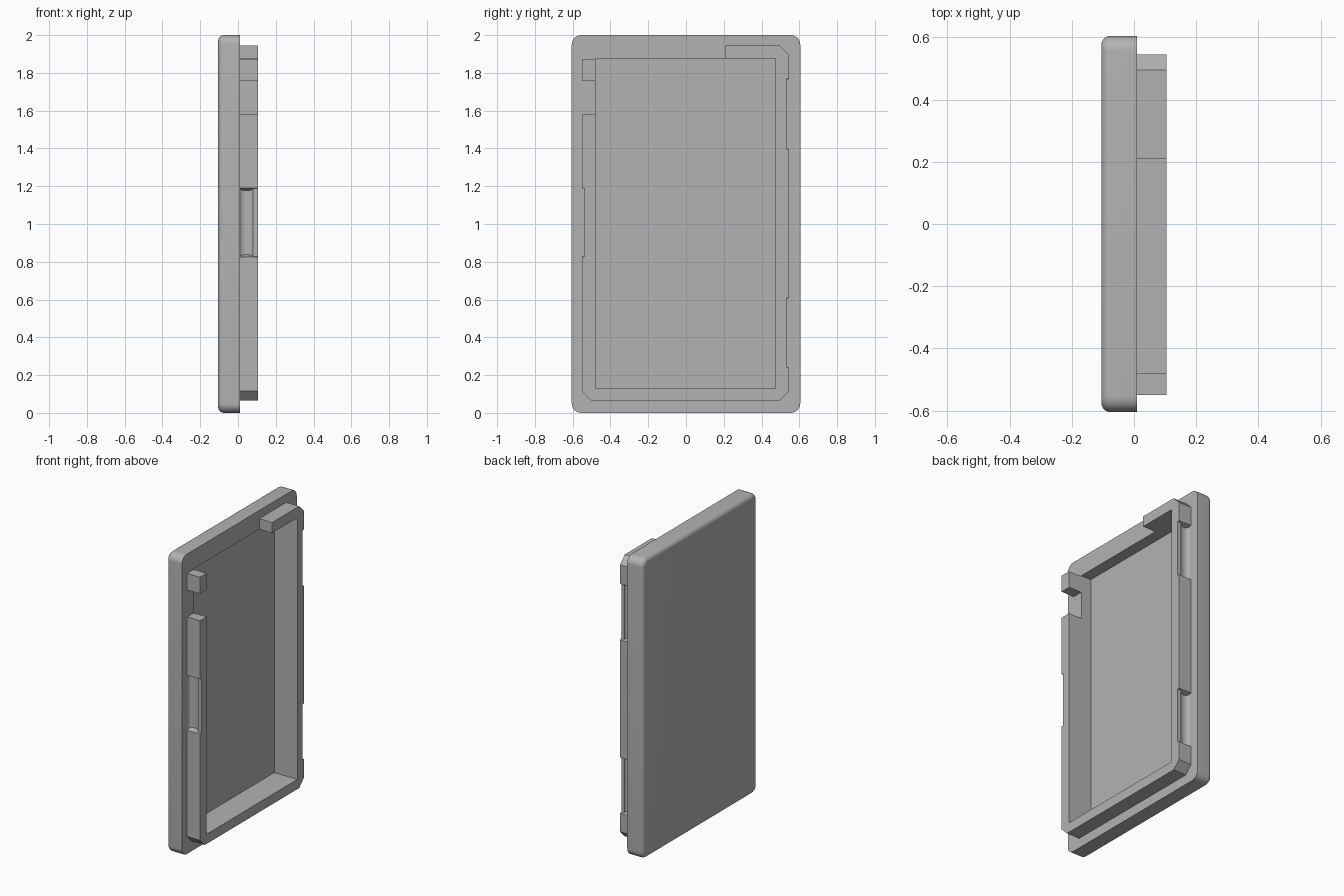
import bpy
import bmesh
import math
from mathutils import Vector

cube = bpy.data.objects.get("Cube")
if cube:
    bpy.data.objects.remove(cube, do_unlink=True)

grey = bpy.data.materials.new("plain grey")
grey.use_nodes = True
colour = (0.45, 0.45, 0.45, 1)
grey.diffuse_color = colour
grey.node_tree.nodes["Principled BSDF"].inputs["Base Color"].default_value = colour

BACK, SEAT, LIP = -0.105, 0.01, 0.105  # x levels: outer face, seam, rim edge
FLOOR = -0.065


def add_object(name, bm):
    bmesh.ops.recalc_face_normals(bm, faces=bm.faces[:])
    mesh = bpy.data.meshes.new(name)
    bm.to_mesh(mesh)
    bm.free()
    mesh.materials.append(grey)
    obj = bpy.data.objects.new(name, mesh)
    bpy.context.collection.objects.link(obj)
    return obj


def extrude_outline(points, direction):
    bm = bmesh.new()
    face = bm.faces.new([bm.verts.new(p) for p in points])
    made = bmesh.ops.extrude_face_region(bm, geom=[face])["geom"]
    verts = [v for v in made if isinstance(v, bmesh.types.BMVert)]
    bmesh.ops.translate(bm, verts=verts, vec=Vector(direction))
    return bm


def prism(outline, x0, x1):
    return extrude_outline([(x0, y, z) for y, z in outline], (x1 - x0, 0, 0))


def rectangle(y0, y1, z0, z1):
    return [(y0, z0), (y1, z0), (y1, z1), (y0, z1)]


def cut(obj, cutter):
    cutter.hide_render = True
    mod = obj.modifiers.new("cut", "BOOLEAN")
    mod.operation = "DIFFERENCE"
    mod.solver = "EXACT"
    mod.object = cutter
    bpy.context.view_layer.objects.active = obj
    bpy.ops.object.modifier_apply(modifier=mod.name)
    bpy.data.objects.remove(cutter, do_unlink=True)


def smooth(obj):
    bpy.ops.object.select_all(action="DESELECT")
    obj.select_set(True)
    bpy.context.view_layer.objects.active = obj
    bpy.ops.object.shade_smooth_by_angle(angle=math.radians(30))


# Cover plate: rounded corners, then a rounded outer edge
bm = prism(rectangle(-0.605, 0.605, 0, 2), BACK, SEAT)
corners = [e for e in bm.edges if abs(e.verts[0].co.x - e.verts[1].co.x) > 0.05]
bmesh.ops.bevel(bm, geom=corners, offset=0.05, segments=8, profile=0.5, affect="EDGES")
outer = [e for e in bm.edges if all(v.co.x < BACK + 0.001 for v in e.verts)]
bmesh.ops.bevel(bm, geom=outer, offset=0.03, segments=6, profile=0.5, affect="EDGES")
plate = add_object("cover_plate", bm)

# Shallow pocket sunk into the plate
cut(plate, add_object("pocket_cutter", prism(rectangle(-0.48, 0.475, 0.13, 1.875), FLOOR, 0.2)))
smooth(plate)

# Raised rim, open along the top and upper front side
rim_outline = [
    (0.21, 1.945), (0.495, 1.945), (0.545, 1.895), (0.545, 0.115), (0.495, 0.065),
    (-0.5, 0.065), (-0.55, 0.115), (-0.55, 1.58), (-0.48, 1.58), (-0.48, 0.13),
    (0.475, 0.13), (0.475, 1.875), (0.21, 1.875),
]
rim = add_object("raised_rim", prism(rim_outline, SEAT, LIP))


# Snap grooves: hollow channel behind a thin lip, with tapered ends
def groove_cutter(wall, side, z0, z1):
    profile = [(SEAT - 0.01, -0.02), (SEAT - 0.01, 0.013), (SEAT, 0.013)]
    for i in range(1, 8):
        a = math.pi * i / 8
        profile.append((0.045 - 0.035 * math.cos(a), 0.013 + 0.017 * math.sin(a)))
    profile += [(0.08, 0.013), (LIP + 0.01, 0.013), (LIP + 0.01, -0.02)]
    bm = extrude_outline([(x, wall - side * d, z0) for x, d in profile], (0, 0, z1 - z0))
    middle = (z0 + z1) / 2
    for v in bm.verts:
        depth = side * (wall - v.co.y)
        v.co.z += max(depth, 0) * 0.6 * (1 if v.co.z < middle else -1)
    return add_object("groove_cutter", bm)


for wall, side, z0, z1 in ((-0.55, -1, 0.82, 1.195), (0.545, 1, 0.235, 0.615), (0.545, 1, 1.39, 1.775)):
    cut(rim, groove_cutter(wall, side, z0, z1))
smooth(rim)

# Separate locating block above the side opening
add_object("locating_block", prism(rectangle(-0.55, -0.48, 1.76, 1.87), SEAT, LIP))
